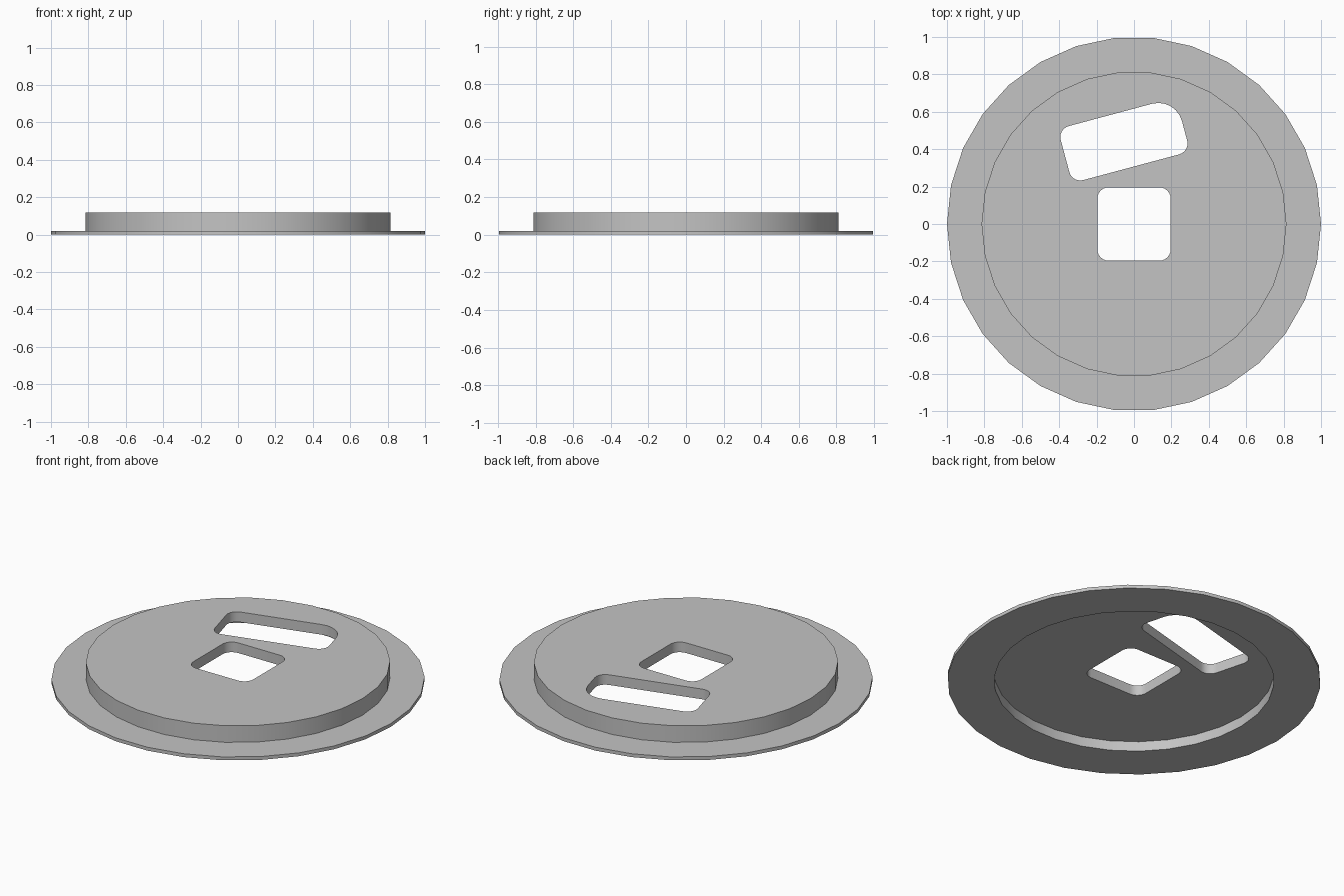
import bpy, bmesh, math
from mathutils import Matrix

cube = bpy.data.objects.get("Cube")
if cube:
    bpy.data.objects.remove(cube, do_unlink=True)

SIDES = 30
TOP, FLOOR, FLANGE = 0.118, 0.058, 0.02

grey = bpy.data.materials.new("plain grey")
grey.use_nodes = True
colour = (0.55, 0.55, 0.55, 1)
grey.diffuse_color = colour
grey.node_tree.nodes["Principled BSDF"].inputs["Base Color"].default_value = colour


def make_object(name, bm):
    bmesh.ops.recalc_face_normals(bm, faces=bm.faces)
    mesh = bpy.data.meshes.new(name)
    bm.to_mesh(mesh)
    bm.free()
    mesh.materials.append(grey)
    obj = bpy.data.objects.new(name, mesh)
    bpy.context.collection.objects.link(obj)
    return obj


def lathe(name, profile):
    """Revolve (radius, z) rings from the underside to the top, closed by caps."""
    bm = bmesh.new()
    rings = []
    for r, z in profile:
        angles = [math.tau * i / SIDES for i in range(SIDES)]
        rings.append([bm.verts.new((r * math.cos(a), r * math.sin(a), z)) for a in angles])
    for a, b in zip(rings, rings[1:]):
        for i in range(SIDES):
            j = (i + 1) % SIDES
            bm.faces.new((a[i], a[j], b[j], b[i]))
    bm.faces.new(rings[0])
    bm.faces.new(rings[-1])
    return make_object(name, bm)


def rounded_cutter(name, x0, x1, y0, y1, radii, turn=0, steps=6):
    """Rounded rectangle prism; radii run anticlockwise from the far right corner."""
    bm = bmesh.new()
    corners = [(x1, y1, -1, -1), (x0, y1, 1, -1), (x0, y0, 1, 1), (x1, y0, -1, 1)]
    outline = []
    for k, ((x, y, sx, sy), r) in enumerate(zip(corners, radii)):
        for s in range(steps + 1):
            a = math.pi / 2 * (k + s / steps)
            outline.append(bm.verts.new((x + sx * r + r * math.cos(a),
                                         y + sy * r + r * math.sin(a), -0.1)))
    face = bm.faces.new(outline)
    grown = bmesh.ops.extrude_face_region(bm, geom=[face])
    top = [v for v in grown["geom"] if isinstance(v, bmesh.types.BMVert)]
    bmesh.ops.translate(bm, verts=top, vec=(0, 0, 0.4))
    bmesh.ops.rotate(bm, verts=bm.verts, matrix=Matrix.Rotation(turn, 3, 'Z'))
    obj = make_object(name, bm)
    obj.hide_render = True
    return obj


# Stepped disc with a hollow underside
disc = lathe("flanged_disc", [(0.75, FLOOR), (0.75, 0), (1, 0), (1, FLANGE),
                              (0.815, FLANGE), (0.815, TOP)])

# Central square opening and tilted slot
cutters = [
    rounded_cutter("square_hole_cutter", -0.196, 0.196, -0.196, 0.196, [0.06] * 4),
    rounded_cutter("slot_cutter", -0.262, 0.39, 0.297, 0.596,
                   [0.13, 0.06, 0.06, 0.06], math.radians(15)),
]
for cutter in cutters:
    mod = disc.modifiers.new(cutter.name, 'BOOLEAN')
    mod.operation = 'DIFFERENCE'
    mod.solver = 'EXACT'
    mod.object = cutter

# Bake the cuts and discard the cutters
bpy.context.view_layer.update()
evaluated = disc.evaluated_get(bpy.context.evaluated_depsgraph_get())
cut_mesh = bpy.data.meshes.new_from_object(evaluated)
disc.modifiers.clear()
disc.data = cut_mesh
for cutter in cutters:
    bpy.data.objects.remove(cutter, do_unlink=True)

# Smooth round walls with sharp rims
bpy.ops.object.select_all(action='DESELECT')
disc.select_set(True)
bpy.context.view_layer.objects.active = disc
bpy.ops.object.shade_smooth_by_angle(angle=math.radians(30))
